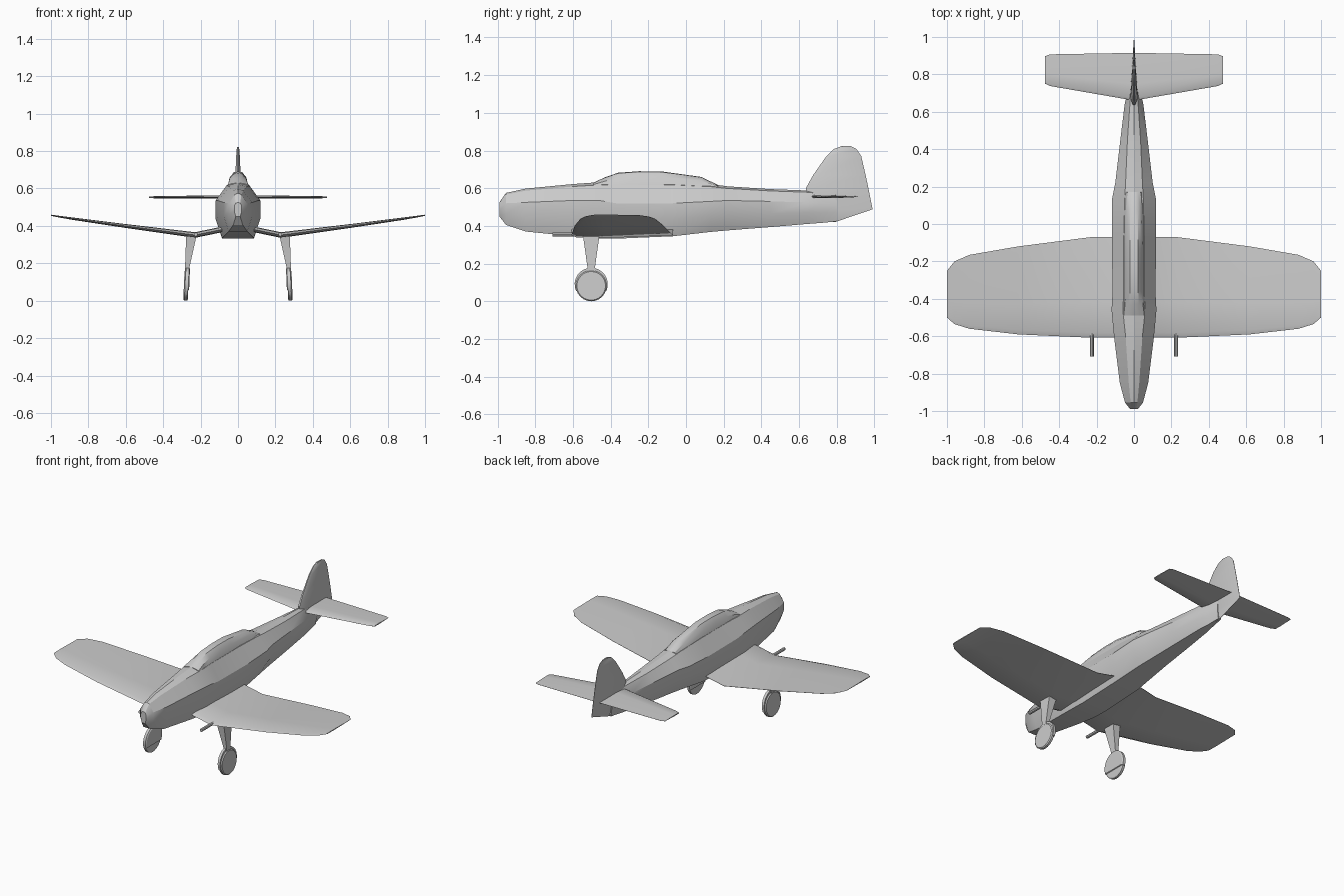
import bpy, bmesh
from math import sin, cos, radians


def loft(name, rings, angle=28):
    """Skin a list of closed rings and cap both ends."""
    bm = bmesh.new()
    rows = [[bm.verts.new(p) for p in r] for r in rings]
    n = len(rows[0])
    for a, b in zip(rows, rows[1:]):
        for i in range(n):
            j = (i + 1) % n
            bm.faces.new((a[i], a[j], b[j], b[i]))
    bm.faces.new(rows[0])
    bm.faces.new(rows[-1])
    bmesh.ops.recalc_face_normals(bm, faces=bm.faces)
    me = bpy.data.meshes.new(name)
    bm.to_mesh(me)
    bm.free()
    ob = bpy.data.objects.new(name, me)
    bpy.context.collection.objects.link(ob)
    bpy.ops.object.select_all(action='DESELECT')
    ob.select_set(True)
    bpy.context.view_layer.objects.active = ob
    bpy.ops.object.shade_smooth_by_angle(angle=radians(angle))
    return ob


def both(half, y):
    """Mirror a half section (x, z) into a full ring at y."""
    left = [(-x, z) for x, z in reversed(half) if x > 0]
    return [(x, y, z) for x, z in half + left]


# fuselage: y, bottom z, side z, top z, bottom, side and top half widths
body = [(-0.99, 0.45, 0.505, 0.525, 0.012, 0.02, 0.012),
        (-0.955, 0.405, 0.52, 0.575, 0.025, 0.048, 0.018),
        (-0.85, 0.37, 0.525, 0.598, 0.05, 0.076, 0.028),
        (-0.6, 0.345, 0.535, 0.622, 0.075, 0.107, 0.045),
        (-0.46, 0.334, 0.535, 0.632, 0.085, 0.12, 0.06),
        (-0.37, 0.332, 0.52, 0.635, 0.085, 0.115, 0.055),
        (-0.07, 0.345, 0.52, 0.635, 0.083, 0.118, 0.055),
        (0.13, 0.368, 0.53, 0.622, 0.07, 0.118, 0.05),
        (0.22, 0.376, 0.535, 0.61, 0.062, 0.1, 0.045),
        (0.45, 0.394, 0.53, 0.595, 0.045, 0.073, 0.035),
        (0.64, 0.41, 0.525, 0.588, 0.03, 0.05, 0.022),
        (0.72, 0.416, 0.52, 0.58, 0.018, 0.032, 0.014),
        (0.8, 0.424, 0.515, 0.57, 0.01, 0.016, 0.008)]
rings = []
for y, zb, zs, zt, bw, sw, tw in body:
    half = [(bw, zb), (sw, zb + 0.52 * (zs - zb)), (sw, zs),
            (tw, zt - 0.15 * (zt - zs)), (0, zt)]
    rings.append(both(half, y))
loft("fuselage", rings)

# canopy: y, top z, shoulder half width
rings = []
for y, zt, w in [(-0.49, 0.63, 0.055), (-0.43, 0.658, 0.048), (-0.36, 0.682, 0.045),
                 (-0.25, 0.69, 0.045), (-0.13, 0.689, 0.045), (0.08, 0.66, 0.04),
                 (0.17, 0.617, 0.035)]:
    rings.append(both([(w + 0.013, 0.6), (w, 0.6 + 0.65 * (zt - 0.6)),
                       (w * 0.5, zt - 0.003), (0, zt)], y))
loft("canopy", rings)


def foil(x, le, te, z, t):
    """Wing section with a blunt leading edge and a sharp trailing edge."""
    prof = [(0, 0), (0.05, 0.4), (0.35, 0.5), (1, 0.03),
            (1, -0.03), (0.35, -0.5), (0.05, -0.4)]
    return [(x, le + f * (te - le), z + h * t) for f, h in prof]


def plane_surface(name, stations):
    mirrored = [(-s[0],) + s[1:] for s in reversed(stations) if s[0] > 0]
    loft(name, [foil(*s) for s in mirrored + stations])


# cranked wing and tailplane: x, leading y, trailing y, z, thickness
plane_surface("wing", [
    (0, -0.608, -0.07, 0.388, 0.03), (0.09, -0.608, -0.07, 0.38, 0.03),
    (0.23, -0.608, -0.07, 0.351, 0.03), (0.62, -0.59, -0.12, 0.402, 0.02),
    (0.88, -0.56, -0.165, 0.438, 0.013), (0.96, -0.535, -0.2, 0.45, 0.009),
    (1.0, -0.5, -0.25, 0.457, 0.006)])
plane_surface("tailplane", [
    (0, 0.66, 0.915, 0.556, 0.018), (0.45, 0.738, 0.907, 0.553, 0.011),
    (0.475, 0.75, 0.897, 0.553, 0.007)])

# fin: z, leading y, trailing y, half thickness
fin = [(0.42, 0.66, 0.79, 0.014), (0.488, 0.65, 0.99, 0.02), (0.6, 0.636, 0.968, 0.02),
       (0.67, 0.675, 0.953, 0.014), (0.77, 0.745, 0.93, 0.01),
       (0.808, 0.785, 0.905, 0.007), (0.823, 0.825, 0.875, 0.005)]
loft("fin", [[(t * 0.3, a, z), (t, a + 0.12 * (b - a), z), (0.001, b, z), (-0.001, b, z),
              (-t, a + 0.12 * (b - a), z), (-t * 0.3, a, z)] for z, a, b, t in fin])


def arc(x, s, r, cz, a0, a1, n, closed):
    """Points of a wheel-plane arc, leaning outward towards the ground."""
    count = n if closed else n + 1
    pts = []
    for i in range(count):
        a = radians(a0 + (a1 - a0) * i / n)
        z = cz + r * sin(a)
        pts.append((s * (x - 0.04 * (z - 0.09)), -0.503 + r * cos(a), z))
    return pts


for s, side in ((1, "right"), (-1, "left")):
    # wing gun
    loft(side + "_gun", [[(s * 0.225 + 0.01 * cos(radians(k * 45)), y,
                          0.354 + 0.01 * sin(radians(k * 45))) for k in range(8)]
                         for y in (-0.708, -0.55)])
    # tapered landing leg
    rings = []
    for z, x, wx, wy in [(0.352, 0.249, 0.028, 0.044), (0.18, 0.271, 0.012, 0.02),
                         (0.13, 0.273, 0.01, 0.018)]:
        rings.append([(s * (x + i * wx), -0.503 + j * wy, z)
                      for i, j in ((-1, -1), (1, -1), (1, 1), (-1, 1))])
    loft(side + "_leg", rings)
    # wheel and the fairing around its upper part
    loft(side + "_wheel", [arc(x, s, r, 0.082, 0, 360, 24, True) for x, r in
                           ((0.265, 0.076), (0.269, 0.082), (0.283, 0.082), (0.289, 0.076))])
    loft(side + "_wheel_fairing", [arc(x, s, r, 0.09, -24, 204, 16, False) for x, r in
                                   ((0.26, 0.08), (0.265, 0.088), (0.282, 0.088))])
